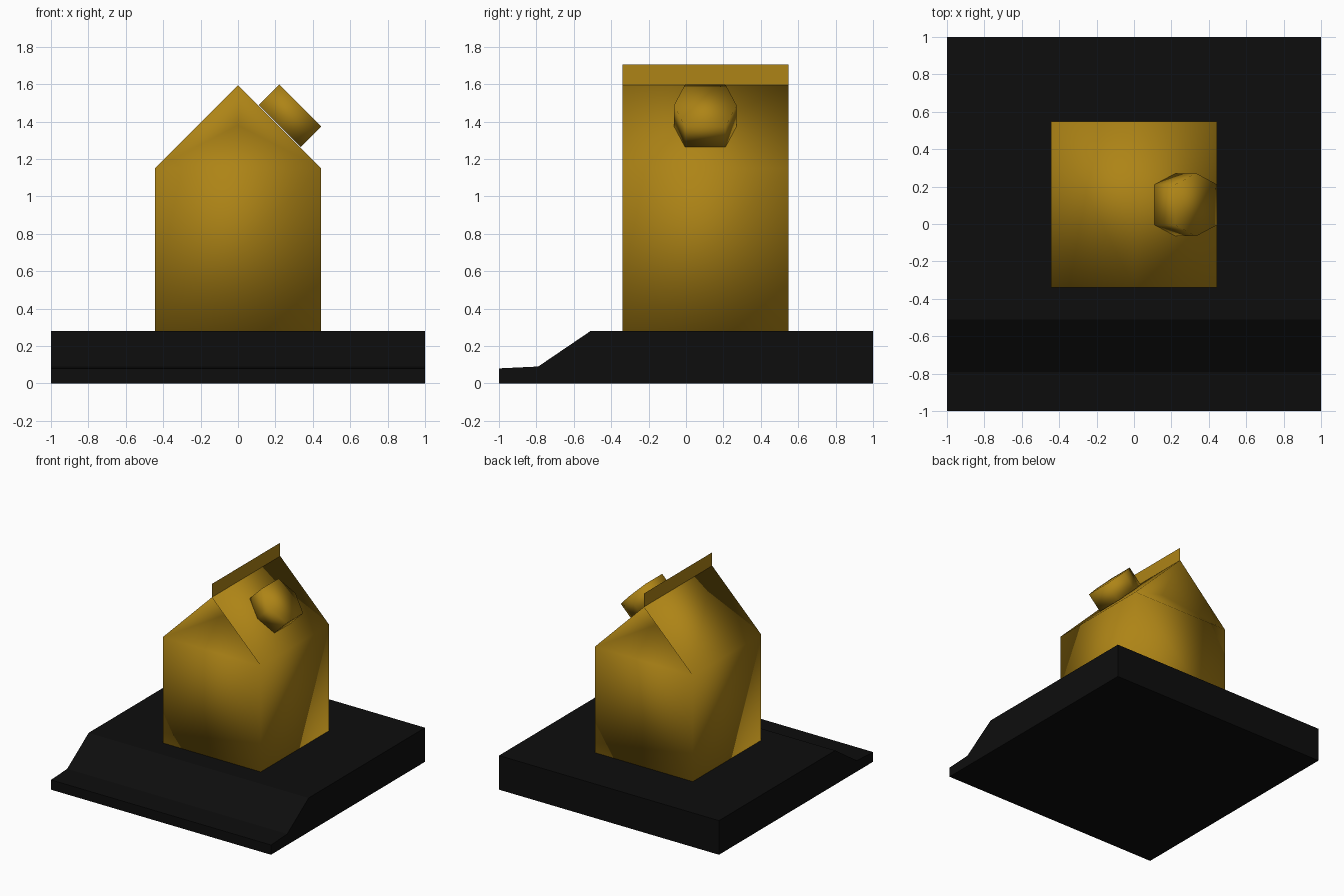
import bpy, bmesh
from mathutils import Vector

if "Cube" in bpy.data.objects:
    bpy.data.objects.remove(bpy.data.objects["Cube"])


def material(name, rgb):
    m = bpy.data.materials.new(name)
    m.diffuse_color = (*rgb, 1)
    m.use_nodes = True
    m.node_tree.nodes["Principled BSDF"].inputs["Base Color"].default_value = m.diffuse_color
    return m


def build(name, verts, faces, mat, smooth):
    me = bpy.data.meshes.new(name)
    bm = bmesh.new()
    vs = [bm.verts.new(v) for v in verts]
    for f in faces:
        bm.faces.new([vs[i] for i in f])
    bmesh.ops.recalc_face_normals(bm, faces=bm.faces[:])
    for f in bm.faces:
        f.smooth = smooth
    bm.to_mesh(me)
    bm.free()
    me.materials.append(mat)
    ob = bpy.data.objects.new(name, me)
    bpy.context.collection.objects.link(ob)
    return ob


def prism(name, profile, offset, mat, smooth):
    # Extrude a closed outline along an offset vector
    n = len(profile)
    verts = [Vector(p) for p in profile]
    verts += [v + Vector(offset) for v in verts]
    faces = [tuple(range(n)), tuple(range(n, 2 * n))]
    faces += [(i, (i + 1) % n, n + (i + 1) % n, n + i) for i in range(n)]
    return build(name, verts, faces, mat, smooth)


gold = material("carton_gold", (0.42, 0.23, 0.008))
black = material("base_black", (0.004, 0.004, 0.004))

# Base with a sloped front lip
side = [(-1, 0), (1, 0), (1, 0.28), (-0.51, 0.28), (-0.79, 0.09), (-1, 0.08)]
prism("base", [(-1, y, z) for y, z in side], (2, 0, 0), black, False)

# Carton body: box, gable roof and folded-in gable ends
W, Y0, Y1 = 0.445, -0.34, 0.548
FLOOR, EAVE, RIDGE, FIN = 0.28, 1.15, 1.595, 1.705
FOLD, FOLD_Z = 0.21, 1.38
verts = []
for y, inward in ((Y0, FOLD), (Y1, -FOLD)):
    verts += [(-W, y, FLOOR), (W, y, FLOOR), (W, y, EAVE), (-W, y, EAVE),
              (0, y, RIDGE), (0, y + inward, FOLD_Z)]
faces = [(0, 1, 7, 6), (1, 2, 8, 7), (2, 4, 10, 8), (4, 3, 9, 10), (3, 0, 6, 9)]
for k in (0, 6):
    faces += [(k, k + 1, k + 2, k + 3), (k + 3, k + 2, k + 5),
              (k + 2, k + 4, k + 5), (k + 4, k + 3, k + 5)]
build("carton_body", verts, faces, gold, True)

# Paper-thin sealed fin along the ridge
build("top_fin", [(0, Y0, RIDGE), (0, Y1, RIDGE), (0, Y1, FIN), (0, Y0, FIN)],
      [(0, 1, 2, 3)], gold, True)

# Six-sided screw cap standing square to the right roof slope
center = Vector((0.2225, 0.103, 1.3755))
down = Vector((1, 0, -1)).normalized()
across = Vector((0, 1, 0))
hexagon = [(0.168, 0), (0.108, 0.159), (-0.108, 0.159),
           (-0.168, 0), (-0.108, -0.159), (0.108, -0.159)]
prism("screw_cap", [center + across * a + down * d for a, d in hexagon],
      (0.11, 0, 0.11), gold, True)
